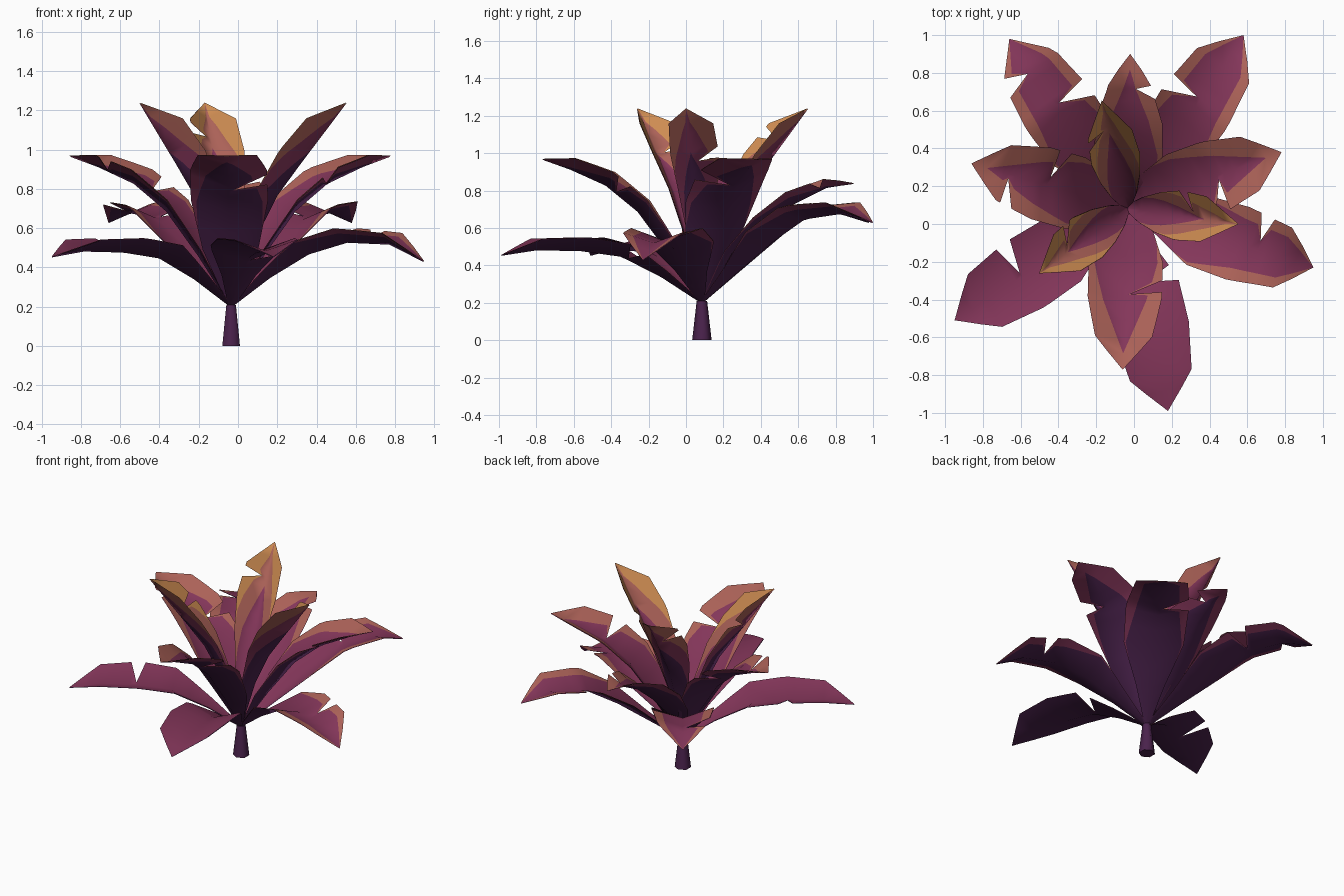
import bpy, bmesh, math
from mathutils import Vector

if "Cube" in bpy.data.objects:
    bpy.data.objects.remove(bpy.data.objects["Cube"])

BASE = Vector((-0.035, 0.085, 0))
KNOTS = [0, 0.2, 0.4, 0.6, 0.82, 1]


def material(name, srgb):
    m = bpy.data.materials.new(name)
    m.diffuse_color = [((c / 255 + 0.055) / 1.055) ** 2.4 for c in srgb] + [1]
    m.use_nodes = True
    m.node_tree.nodes["Principled BSDF"].inputs["Base Color"].default_value = m.diffuse_color
    return m


# order runs light to dark: undersides take the next darker colour
MATS = [material("orange", (206, 140, 82)), material("terracotta", (172, 98, 88)),
        material("magenta", (132, 54, 90)), material("dark_purple", (74, 34, 76))]
ORANGE, TERRACOTTA, MAGENTA, PURPLE = range(4)


def interp(table, t):
    for i in range(len(KNOTS) - 1):
        if t <= KNOTS[i + 1]:
            f = (t - KNOTS[i]) / (KNOTS[i + 1] - KNOTS[i])
            return table[i] + f * (table[i + 1] - table[i])
    return table[-1]


def clamp(v):
    return max(0.0, min(1.0, v))


# colour bands: half-width fraction where the inner and outer boundary lie
def bands_plain(t):
    return 1, 1


def bands_low(t):
    return 1 - 0.32 * clamp((t - 0.35) / 0.25), 1


def bands_mid(t):
    return clamp((0.88 - t) / 0.6) ** 0.7, 1


def bands_top(t):
    return clamp((0.68 - t) / 0.45), clamp((0.97 - t) / 0.5)


def leaf(name, tip, zs, widths, fold, bands, notches):
    """Folded leaf from the stem to tip (x, y), with wedge tears (side, t, depth)."""
    d = Vector((tip[0], tip[1], 0)) - BASE
    length = d.length
    d.normalize()
    side_dir = Vector((-d.y, d.x, 0))
    rows = set(KNOTS + [0.12, 0.3, 0.5, 0.7, 0.9])
    for s, n, k in notches:
        rows = {r for r in rows if abs(r - n) > 0.05} | {n - 0.04, n, n + 0.035}
    rows = sorted(rows | {0, 1})
    bm = bmesh.new()
    grid = []
    for t in rows:
        a, b = max(0, t - 0.02), min(1, t + 0.02)
        tangent = d * (length * (b - a)) + Vector((0, 0, interp(zs, b) - interp(zs, a)))
        normal = tangent.normalized().cross(side_dir)
        w = interp(widths, t)
        q1, q2 = bands(t)
        q2 = max(q1, q2)
        row = []
        for s in (-1, -q2, -q1, 0, q1, q2, 1):
            for sg, n, k in notches:
                if abs(t - n) < 1e-6 and s * sg > k:
                    s = sg * k
            p = BASE + d * (length * t) + side_dir * (w * s) + normal * (fold * w * abs(s))
            p.z += interp(zs, t)
            row.append(bm.verts.new(p))
        grid.append(row)
    outer = ORANGE if bands is bands_top else TERRACOTTA
    for i in range(len(rows) - 1):
        for j in range(6):
            f = bm.faces.new((grid[i][j], grid[i + 1][j], grid[i + 1][j + 1], grid[i][j + 1]))
            f.material_index = (outer, TERRACOTTA, MAGENTA)[min(j, 5 - j)]
            f.smooth = True
    bmesh.ops.remove_doubles(bm, verts=bm.verts, dist=0.0006)
    # make the coloured upper side face up
    bm.normal_update()
    if sum(f.normal.z * f.calc_area() for f in bm.faces) < 0:
        bmesh.ops.reverse_faces(bm, faces=bm.faces)
    # darker underside sheet just below the upper one
    solid = new_object(name, bm).modifiers.new("underside", 'SOLIDIFY')
    solid.thickness = 0.004
    solid.offset = -1
    solid.use_rim = False
    solid.material_offset = 1


def new_object(name, bm):
    me = bpy.data.meshes.new(name)
    bm.to_mesh(me)
    bm.free()
    for m in MATS:
        me.materials.append(m)
    obj = bpy.data.objects.new(name, me)
    bpy.context.collection.objects.link(obj)
    return obj


# stem
bm = bmesh.new()
bmesh.ops.create_cone(bm, cap_ends=True, segments=6, radius1=0.052, radius2=0.028, depth=0.21)
bmesh.ops.translate(bm, verts=bm.verts, vec=BASE + Vector((0, 0, 0.105)))
for f in bm.faces:
    f.material_index = PURPLE
    f.smooth = abs(f.normal.z) < 0.9
for e in bm.edges:
    e.smooth = all(f.smooth for f in e.link_faces)
new_object("stem", bm)

# lower ring of drooping leaves
LOW_W = [0.012, 0.09, 0.19, 0.2, 0.165, 0]
FLAT = [0.2, 0.34, 0.45, 0.48, 0.485, 0.455]
ARCH = [0.2, 0.35, 0.47, 0.53, 0.52, 0.43]
HIGH = [0.2, 0.36, 0.52, 0.65, 0.68, 0.63]
for i, (tip, zs, bands, notches) in enumerate([
        ((0.58, 1.0), HIGH, bands_low, [(1, 0.63, 0.12)]),
        ((-0.66, 0.98), HIGH, bands_low, [(-1, 0.61, 0.1), (1, 0.81, 0.15)]),
        ((-0.95, -0.51), FLAT, bands_plain, [(-1, 0.61, 0.1)]),
        ((0.18, -0.99), FLAT, bands_plain, [(1, 0.37, 0.1)]),
        ((0.95, -0.23), ARCH, bands_low, [(1, 0.7, 0.27)])]):
    leaf(f"lower_leaf_{i + 1}", tip, zs, LOW_W, 0.35, bands, notches)

# middle ring of leaves
MID_W = [0.012, 0.14, 0.195, 0.195, 0.15, 0]
BACK_W = [0.012, 0.13, 0.18, 0.175, 0.11, 0]
MID = [0.2, 0.46, 0.69, 0.83, 0.915, 0.97]
BACK = [0.2, 0.44, 0.6, 0.73, 0.82, 0.84]
for i, (tip, zs, ws, notches) in enumerate([
        ((0.78, 0.38), MID, MID_W, [(-1, 0.59, 0.1)]),
        ((-0.02, 0.9), BACK, BACK_W, [(-1, 0.78, 0.25)]),
        ((-0.86, 0.32), MID, MID_W, [(1, 0.76, 0.12), (-1, 0.52, 0.2)]),
        ((-0.06, -0.77), MID, MID_W, [(1, 0.54, 0.1)])]):
    leaf(f"middle_leaf_{i + 1}", tip, zs, ws, 0.42, bands_mid, notches)

# upright crown leaves
TOP_W = [0.012, 0.065, 0.105, 0.13, 0.118, 0]
TOP = [0.2, 0.54, 0.77, 0.93, 1.1, 1.24]
for i, (tip, notches) in enumerate([
        ((0.55, 0.0), [(1, 0.62, 0.2)]),
        ((-0.17, 0.65), [(1, 0.76, 0.2)]),
        ((-0.5, -0.26), [(-1, 0.68, 0.2)])]):
    leaf(f"crown_leaf_{i + 1}", tip, TOP, TOP_W, 0.85, bands_top, notches)
